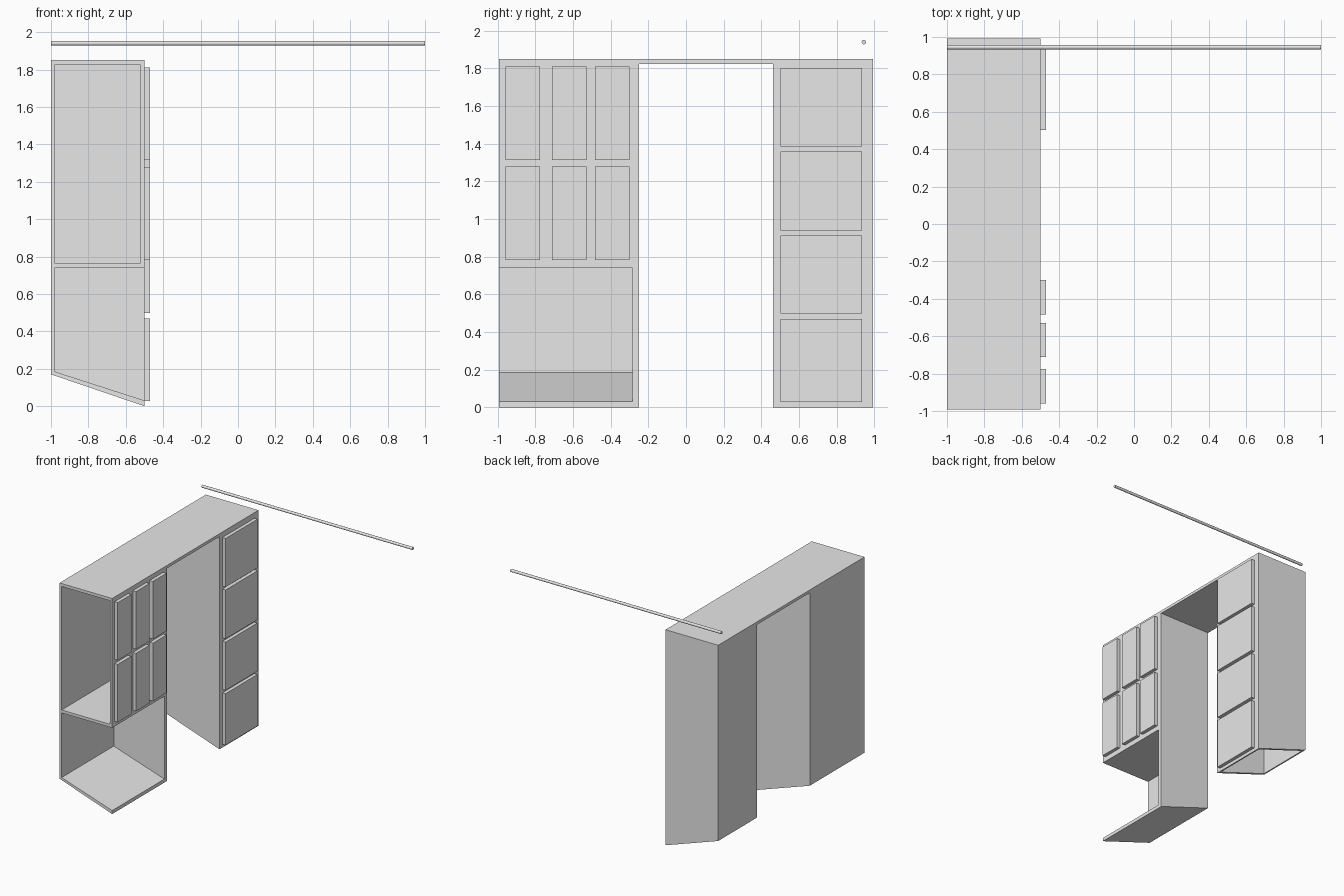
import bpy
import bmesh
import math

if "Cube" in bpy.data.objects:
    bpy.data.objects.remove(bpy.data.objects["Cube"], do_unlink=True)

grey = bpy.data.materials.new("light_grey")
grey.use_nodes = True
grey.diffuse_color = (0.8, 0.8, 0.8, 1)
grey.node_tree.nodes["Principled BSDF"].inputs["Base Color"].default_value = (0.8, 0.8, 0.8, 1)


def prism(name, profile, y0, y1):
    """Extrude an x-z outline along y."""
    bm = bmesh.new()
    face = bm.faces.new([bm.verts.new((x, y0, z)) for x, z in profile])
    grown = bmesh.ops.extrude_face_region(bm, geom=[face])["geom"]
    moved = [v for v in grown if isinstance(v, bmesh.types.BMVert)]
    bmesh.ops.translate(bm, verts=moved, vec=(0, y1 - y0, 0))
    bmesh.ops.recalc_face_normals(bm, faces=bm.faces)
    mesh = bpy.data.meshes.new(name)
    bm.to_mesh(mesh)
    bm.free()
    mesh.materials.append(grey)
    obj = bpy.data.objects.new(name, mesh)
    bpy.context.collection.objects.link(obj)
    return obj


def box(name, x0, x1, y0, y1, z0, z1):
    return prism(name, [(x0, z0), (x1, z0), (x1, z1), (x0, z1)], y0, y1)


def carve(target, cutter):
    """Subtract the cutter, then discard it."""
    cutter.hide_render = True
    mod = target.modifiers.new("carve", "BOOLEAN")
    mod.operation = "DIFFERENCE"
    mod.solver = "EXACT"
    mod.object = cutter
    bpy.context.view_layer.objects.active = target
    bpy.ops.object.modifier_apply(modifier=mod.name)
    bpy.data.objects.remove(cutter, do_unlink=True)


# Cabinet body with a sloping underside
cabinet = prism("cabinet_body", [(-1, 0.17), (-0.5, 0), (-0.5, 1.85), (-1, 1.85)], -0.992, 0.992)

# Doorway between the two cupboards, leaving a thin bridge on top
carve(cabinet, box("doorway_cutter", -1.2, -0.3, -0.25, 0.463, -0.2, 1.825))
# Upper compartment, open at the front
carve(cabinet, box("upper_cutter", -0.98, -0.52, -1.2, -0.285, 0.765, 1.825))
# Lower compartment, open at the front and right
carve(cabinet, prism("lower_cutter", [(-0.98, 0.185), (-0.4, -0.002), (-0.4, 0.74), (-0.98, 0.74)],
                     -1.2, -0.285))
# Hollow rear cupboard, open underneath
carve(cabinet, box("rear_cutter", -0.98, -0.52, 0.485, 0.97, -0.2, 1.825))

# Two rows of three doors
for row, (z0, z1) in (("lower", (0.783, 1.28)), ("upper", (1.315, 1.81))):
    for i, y in enumerate((-0.96, -0.712, -0.483)):
        box(f"{row}_door_{i + 1}", -0.5, -0.47, y, y + 0.184, z0, z1)

# Stack of four drawer fronts
for i, (z0, z1) in enumerate(((0.028, 0.47), (0.498, 0.912), (0.94, 1.36), (1.385, 1.802))):
    box(f"drawer_front_{i + 1}", -0.5, -0.47, 0.503, 0.935, z0, z1)

# Long rail above the rear
bpy.ops.mesh.primitive_cylinder_add(vertices=16, radius=0.012, depth=2,
                                    location=(0, 0.945, 1.94),
                                    rotation=(0, math.pi / 2, 0))
rail = bpy.context.object
rail.name = "hanging_rail"
rail.data.materials.append(grey)
bpy.ops.object.shade_smooth_by_angle()
